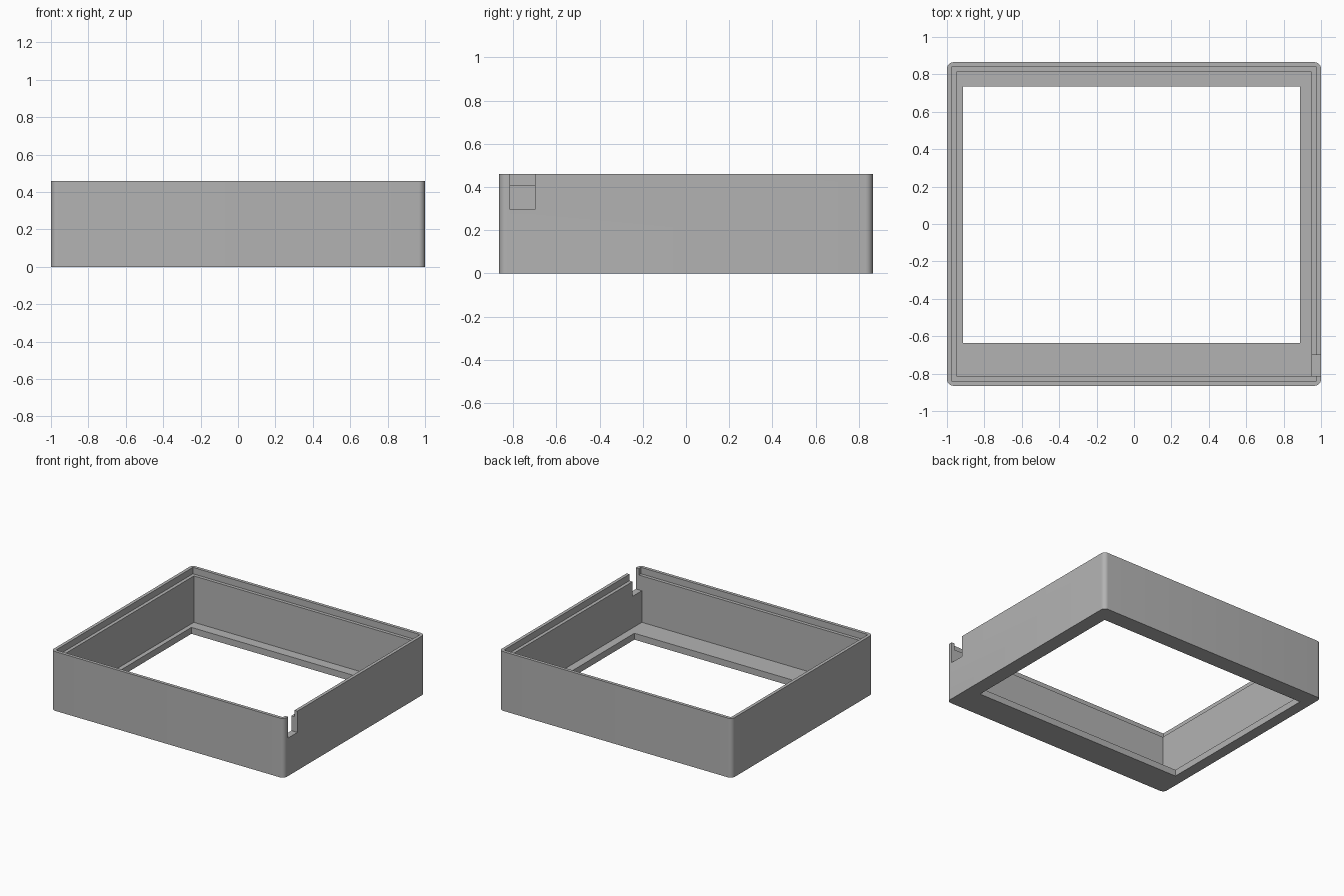
import bpy
import bmesh

default = bpy.data.objects.get("Cube")
if default:
    bpy.data.objects.remove(default, do_unlink=True)

grey = bpy.data.materials.new("plain grey")
grey.use_nodes = True
colour = (0.45, 0.45, 0.45, 1)
grey.diffuse_color = colour
grey.node_tree.nodes["Principled BSDF"].inputs["Base Color"].default_value = colour


def box(name, x, y, z, radius=0):
    """Box between (min, max) pairs, with optional rounded upright edges."""
    bm = bmesh.new()
    bmesh.ops.create_cube(bm, size=1)
    for v in bm.verts:
        v.co = [r[0] if c < 0 else r[1] for c, r in zip(v.co, (x, y, z))]
    if radius:
        upright = [e for e in bm.edges
                   if abs(e.verts[0].co.z - e.verts[1].co.z) > 0.01]
        bmesh.ops.bevel(bm, geom=upright, offset=radius, segments=8,
                        profile=0.5, affect='EDGES')
    mesh = bpy.data.meshes.new(name)
    bm.to_mesh(mesh)
    bm.free()
    mesh.materials.append(grey)
    obj = bpy.data.objects.new(name, mesh)
    bpy.context.collection.objects.link(obj)
    return obj


# Outer body of the tray
TOP = 0.46
frame = box("frame", (-1, 1), (-0.865, 0.865), (0, TOP), 0.035)

# Cavity, stepped lip, floor opening and cable slot
cutters = [
    box("cavity_cutter", (-0.949, 0.949), (-0.814, 0.814), (0.05, 0.6)),
    box("lip_cutter", (-0.975, 0.975), (-0.84, 0.84), (0.41, 0.61)),
    box("opening_cutter", (-0.915, 0.888), (-0.635, 0.735), (-0.1, 0.2)),
    box("slot_cutter", (0.93, 1.1), (-0.814, -0.70), (0.295, 0.62)),
]
bpy.context.view_layer.objects.active = frame
for cutter in cutters:
    cutter.hide_render = True
    mod = frame.modifiers.new(cutter.name, 'BOOLEAN')
    mod.operation = 'DIFFERENCE'
    mod.solver = 'EXACT'
    mod.object = cutter
    bpy.ops.object.modifier_apply(modifier=mod.name)
    bpy.data.objects.remove(cutter, do_unlink=True)

# Smooth the rounded corners, keep the rest sharp
bpy.ops.object.select_all(action='DESELECT')
frame.select_set(True)
bpy.ops.object.shade_smooth_by_angle(angle=0.5)
